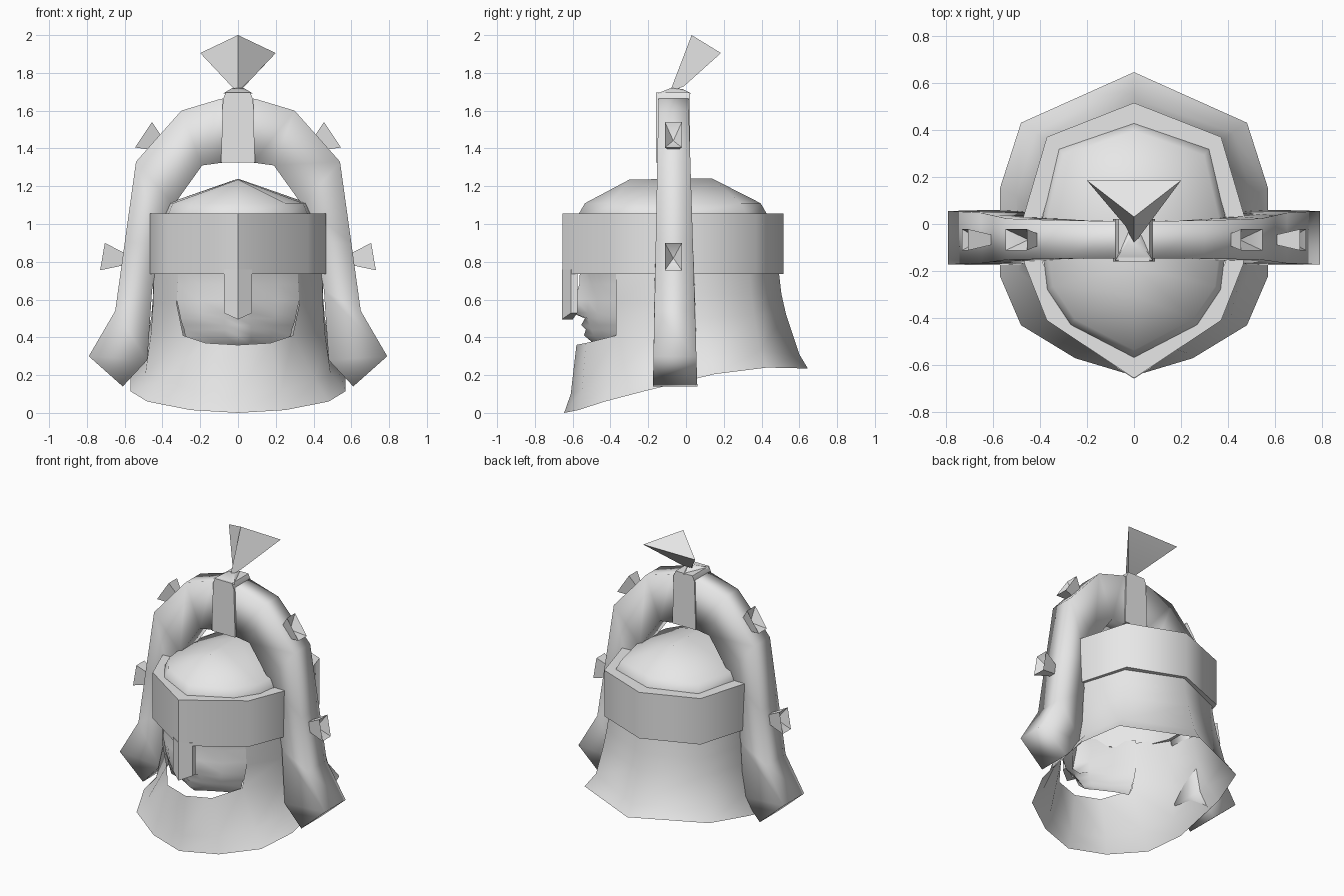
import bpy, bmesh, math
from mathutils import Vector

if "Cube" in bpy.data.objects:
    bpy.data.objects.remove(bpy.data.objects["Cube"])

grey = bpy.data.materials.new("pale_grey")
grey.diffuse_color = (0.8, 0.8, 0.8, 1)
grey.use_nodes = True
grey.node_tree.nodes["Principled BSDF"].inputs["Base Color"].default_value = grey.diffuse_color


def make(name, verts, faces, angle=60):
    """Mesh object with consistent normals, smoothed below the given edge angle."""
    me = bpy.data.meshes.new(name)
    me.from_pydata([tuple(v) for v in verts], [], faces)
    bm = bmesh.new()
    bm.from_mesh(me)
    bmesh.ops.remove_doubles(bm, verts=bm.verts, dist=1e-5)
    bmesh.ops.recalc_face_normals(bm, faces=bm.faces)
    bm.to_mesh(me)
    bm.free()
    me.materials.append(grey)
    ob = bpy.data.objects.new(name, me)
    bpy.context.collection.objects.link(ob)
    bpy.ops.object.select_all(action='DESELECT')
    ob.select_set(True)
    bpy.context.view_layer.objects.active = ob
    bpy.ops.object.shade_smooth_by_angle(angle=math.radians(angle))
    return ob


def loft(name, rings, closed=True, cap_start=False, cap_end=False, wrap=False, angle=60):
    """Skin between rings of equal length."""
    n, m = len(rings[0]), len(rings)
    verts = [v for r in rings for v in r]
    faces = []
    for i in range(m if wrap else m - 1):
        j = (i + 1) % m
        for k in range(n if closed else n - 1):
            l = (k + 1) % n
            faces.append((i * n + k, i * n + l, j * n + l, j * n + k))
    if cap_start:
        faces.append(tuple(range(n)))
    if cap_end:
        faces.append(tuple(range((m - 1) * n, m * n)))
    return make(name, verts, faces, angle)


def both(half):
    """Full ring from the right half, whose first and last points lie on x = 0."""
    return half + [(-p[0],) + tuple(p[1:]) for p in half[-2:0:-1]]


def plan(half, z, s=1.0):
    return both([(x * s, -0.07 + (y + 0.07) * s, z) for x, y in half])


# Skull cap with a short ridge on top
cap = [(0, -0.57), (0.27, -0.43), (0.37, -0.28), (0.40, -0.02), (0.32, 0.32), (0, 0.43)]
ridge = both([(0, -0.30, 1.235), (0, -0.30, 1.235), (0, -0.18, 1.237),
              (0, 0.0, 1.24), (0, 0.14, 1.24), (0, 0.14, 1.24)])
loft("skull_cap", [plan(cap, 1.0), plan(cap, 1.05), plan(cap, 1.11, 0.93), ridge])

# Brow band: faceted ring
band = [(0, -0.655), (0.37, -0.41), (0.465, -0.17), (0.47, 0.03), (0.37, 0.37), (0, 0.515)]
loft("brow_band", [plan(band, 0.735), plan(band, 1.055), plan(band, 1.055, 0.84),
                   plan(band, 0.735, 0.9)], wrap=True)

# Nose guard: ridged strip with a pointed end
guard = [(-0.075, -0.61), (0, -0.657), (0.075, -0.61), (0.075, -0.575), (0, -0.60), (-0.075, -0.575)]
top = [(x, y, 0.76) for x, y in guard]
tip = [(x, y, 0.495 + abs(x) * 0.45) for x, y in guard]
loft("nose_guard", [top, tip], cap_start=True, cap_end=True, angle=50)

# Neck guard: flared skirt, rows run from the front centre round to the back
rim = [(0, -0.645, 0), (0.25, -0.57, 0.015), (0.48, -0.43, 0.06), (0.57, -0.22, 0.115),
       (0.57, 0.15, 0.205), (0.48, 0.43, 0.24), (0, 0.645, 0.235)]
low = [(0, -0.61, 0.10), (0.23, -0.55, 0.12), (0.41, -0.40, 0.17), (0.49, -0.20, 0.21),
       (0.50, 0.12, 0.31), (0.42, 0.39, 0.33), (0, 0.60, 0.31)]
chin = [(0, -0.58, 0.36), (0.17, -0.53, 0.37), (0.29, -0.37, 0.41), (0.46, -0.17, 0.42),
        (0.46, 0.07, 0.50), (0.385, 0.36, 0.52), (0, 0.53, 0.52)]
cheek = [(0, 0, 0), (0, 0, 0), (0.325, -0.37, 0.58), (0.45, -0.16, 0.58),
         (0.45, 0.05, 0.62), (0.37, 0.345, 0.63), (0, 0.505, 0.63)]
brow = [(0, 0, 0), (0, 0, 0), (0.315, -0.37, 0.76), (0.445, -0.16, 0.76),
        (0.45, 0.03, 0.76), (0.355, 0.335, 0.76), (0, 0.49, 0.76)]
rows = [both(r) for r in (rim, low, chin, cheek, brow)]
n = len(rows[0])
skirt_faces = []
for i in range(4):
    for k in range(n):
        if i >= 2 and k in (0, 1, n - 2, n - 1):   # face opening
            continue
        l = (k + 1) % n
        skirt_faces.append((i * n + k, i * n + l, (i + 1) * n + l, (i + 1) * n + k))
skirt = make("neck_guard", [v for r in rows for v in r], skirt_faces)
bm = bmesh.new()
bm.from_mesh(skirt.data)
bmesh.ops.delete(bm, geom=[v for v in bm.verts if not v.link_faces], context='VERTS')
bm.to_mesh(skirt.data)
bm.free()

# Face: rows of (height, centre depth, inner cheek depth, half width)
face_rows = [(0.78, -0.56, -0.52, 0.32), (0.68, -0.565, -0.49, 0.32), (0.60, -0.59, -0.51, 0.325),
             (0.53, -0.605, -0.51, 0.31), (0.50, -0.535, -0.51, 0.305), (0.465, -0.555, -0.50, 0.295),
             (0.44, -0.53, -0.49, 0.285), (0.41, -0.54, -0.48, 0.28), (0.36, -0.48, -0.43, 0.26)]
face = []
for z, yc, ym, w in face_rows:
    half = [(0.07, ym - 0.01), (w * 0.65, ym + 0.04), (w, -0.36)]
    face.append([(-x, y, z) for x, y in half[::-1]] + [(0, yc, z)] + [(x, y, z) for x, y in half])
loft("face", face, closed=False)

# Crest arch: box section swept over the helmet, with pointed feet
outer = [(0, 1.68), (0.10, 1.66), (0.30, 1.60), (0.54, 1.33), (0.60, 0.90), (0.65, 0.54),
         (0.79, 0.30), (0.61, 0.14)]
inner = [(0, 1.33), (0.08, 1.325), (0.19, 1.31), (0.34, 1.10), (0.41, 0.90), (0.455, 0.65),
         (0.48, 0.28), (0.61, 0.14)]
arch = []
for (xo, zo), (xi, zi) in zip(outer, inner):
    t = (1.69 - zo) / 1.55
    f, b = -0.145 - 0.03 * t, 0.012 + 0.048 * t
    arch.append([(xo, f, zo), (xo, b, zo), (xi, b, zi), (xi, f, zi)])
left = [[(-x, y, z) for x, y, z in sec] for sec in arch[:0:-1]]
loft("crest_arch", left + arch, angle=100)

# Clasp around the top of the arch
clasp = []
for w, z in ((0.09, 1.325), (0.08, 1.66), (0.065, 1.695)):
    clasp.append([(-w, -0.16, z), (w, -0.16, z), (w, 0.022, z), (-w, 0.022, z)])
loft("crest_clasp", clasp, cap_start=True, cap_end=True)

# Top plume: three-sided flare on a small foot
loft("top_plume", [
    [(0, 0.03, 1.69), (0.08, -0.155, 1.69), (-0.08, -0.155, 1.69)],
    [(0, -0.02, 1.715), (0.03, -0.08, 1.72), (-0.03, -0.08, 1.72)]], cap_end=True)
loft("plume_flare", [
    [(0, -0.085, 1.70), (0.035, -0.01, 1.73), (-0.035, -0.01, 1.73)],
    [(0, 0.03, 2.0), (0.2, 0.185, 1.905), (-0.2, 0.185, 1.905)]],
    cap_start=True, cap_end=True, angle=50)


# Studs: flared square pegs with a dished end
def stud(name, a, b, root, side):
    a, b, root = Vector((a[0], 0, a[1])), Vector((b[0], 0, b[1])), Vector((root[0], 0, root[1]))
    mid = (a + b) / 2

    def square(c, s, h):
        d = (a - b) / 2 * s
        pts = [c + d, c + d, c - d, c - d]
        return [(side * p.x, -0.067 + y, p.z) for p, y in zip(pts, (-h, h, h, -h))]
    dish = mid.lerp(root, 0.5)
    loft(name, [square(root, 0.35, 0.016), square(mid, 1, 0.045), square(dish, 0.02, 0.001)],
         cap_start=True, cap_end=True, angle=50)


for side, word in ((1, "right"), (-1, "left")):
    stud("upper_stud_" + word, (0.545, 1.405), (0.455, 1.54), (0.40, 1.41), side)
    stud("lower_stud_" + word, (0.73, 0.755), (0.705, 0.90), (0.585, 0.81), side)
